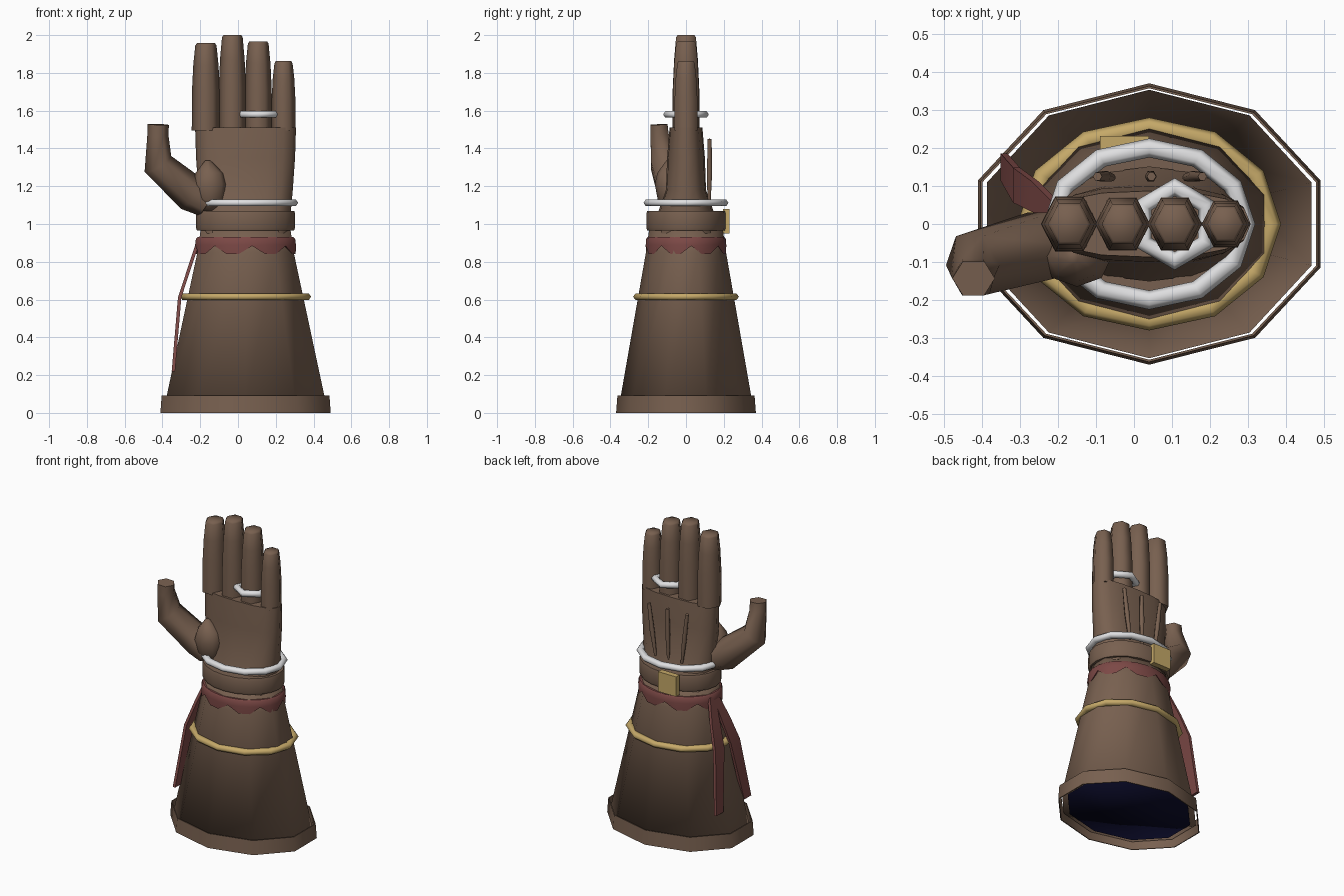
import bpy, math
from mathutils import Vector

if "Cube" in bpy.data.objects:
    bpy.data.objects.remove(bpy.data.objects["Cube"])

CX = 0.04  # centre line of the sleeve and wrist


def mat(name, rgb):
    m = bpy.data.materials.new(name)
    m.diffuse_color = (*rgb, 1)
    m.use_nodes = True
    m.node_tree.nodes["Principled BSDF"].inputs["Base Color"].default_value = m.diffuse_color
    return m


BROWN = mat("brown_leather", (0.187, 0.117, 0.079))
RED = mat("red_cloth", (0.2, 0.065, 0.06))
GOLD = mat("gold", (0.56, 0.395, 0.14))
SILVER = mat("silver", (0.74, 0.74, 0.75))
NAVY = mat("navy_opening", (0.003, 0.003, 0.02))


def loft(name, rings, material, closed=False, caps=True, angle=40):
    """Skin a list of equal-length point rings."""
    n, m = len(rings[0]), len(rings)
    verts = [p for r in rings for p in r]
    faces = []
    for j in range(m if closed else m - 1):
        a, b = j * n, ((j + 1) % m) * n
        for i in range(n):
            k = (i + 1) % n
            faces.append((a + i, a + k, b + k, b + i))
    if caps and not closed:
        faces.append(tuple(reversed(range(n))))
        faces.append(tuple(range((m - 1) * n, m * n)))
    me = bpy.data.meshes.new(name)
    me.from_pydata(verts, [], faces)
    me.materials.append(material)
    ob = bpy.data.objects.new(name, me)
    bpy.context.collection.objects.link(ob)
    if angle:
        bpy.ops.object.select_all(action='DESELECT')
        ob.select_set(True)
        bpy.context.view_layer.objects.active = ob
        bpy.ops.object.shade_smooth_by_angle(angle=math.radians(angle))
    return ob


def oval(x, y, z, rx, ry, n, phase=0.0, power=1.0):
    pts = []
    for i in range(n):
        a = phase + math.tau * i / n
        c, s = math.cos(a), math.sin(a)
        pts.append(Vector((x + rx * math.copysign(abs(c) ** power, c),
                           y + ry * math.copysign(abs(s) ** power, s), z)))
    return pts


def band(name, x, rx, ry, profile, n, material, phase=0.0, angle=40):
    """Closed hoop: profile holds (radial offset, height) pairs."""
    return loft(name, [oval(x, 0, z, rx + d, ry + d, n, phase) for d, z in profile],
                material, closed=True, angle=angle)


def hoop(name, x, z, rx, ry, w, h, n, material, phase=0.0):
    prof = [(w * math.cos(math.tau * k / 6), z + h * math.sin(math.tau * k / 6)) for k in range(6)]
    return band(name, x, rx, ry, prof, n, material, phase, 80)


def tube(name, path, n, material, angle=65):
    """Path of (point, half width, half depth); rings follow the path direction."""
    pts = [Vector(p[0]) for p in path]
    rings = []
    for i, (p, w, d) in enumerate(path):
        t = (pts[min(i + 1, len(pts) - 1)] - pts[max(i - 1, 0)]).normalized()
        u = Vector((0, 1, 0)).cross(t).normalized()
        v = t.cross(u)
        rings.append([pts[i] + u * w * math.cos(math.tau * k / n) + v * d * math.sin(math.tau * k / n)
                      for k in range(n)])
    return loft(name, rings, material, angle=angle)


# Flared sleeve with a dark plate as its opening
PH = math.radians(18)
loft("sleeve", [oval(CX, 0, z, rx, ry, 10, PH) for z, rx, ry in
                [(0.045, 0.449, 0.353), (0.85, 0.268, 0.212), (0.97, 0.25, 0.195)]],
     BROWN, angle=180)
loft("sleeve_opening", [oval(CX, 0, z, 0.41, 0.32, 10, PH) for z in (0.037, 0.046)], NAVY, angle=180)

# Rim hoop standing slightly clear of the sleeve
band("sleeve_rim", CX, 0.474, 0.37,
     [(-0.006, 0), (0, 0), (-0.007, 0.092), (-0.013, 0.092)], 10, BROWN, PH, 60)
hoop("gold_band", CX, 0.615, 0.322, 0.255, 0.025, 0.02, 12, GOLD)


# Scalloped cloth wrap
def wrap_ring(scale, z, notch=0.0):
    ring = oval(CX, 0, z, 0.265 * scale, 0.212 * scale, 24, math.radians(7.5))
    for i, p in enumerate(ring):
        p.z += notch if i % 3 == 0 else 0
    return ring


loft("cloth_wrap", [wrap_ring(0.95, 0.86, 0.03), wrap_ring(1.01, 0.842, 0.042), wrap_ring(1.015, 0.89),
                    wrap_ring(1.0, 0.922), wrap_ring(0.97, 0.93), wrap_ring(0.88, 0.93)],
     RED, closed=True, angle=40)

# Two hanging cloth tails, spreading apart
for side, label, tip in ((1, "back", 0.128), (-1, "front", 0.16)):
    stations = [(-0.21, 0.015, 0.91, 0.025), (-0.26, 0.05, 0.76, 0.04),
                (-0.309, 0.08, 0.61, 0.046), (-0.342, tip, 0.22, 0.036)]
    rings = []
    for x, y, z, w in reversed(stations):
        cy = 0.022 + side * y
        rings.append([Vector((x + dx, cy + dy, z)) for dx, dy in
                      ((-0.009, -w), (0.009, -w), (0.009, w), (-0.009, w))])
    loft("cloth_tail_" + label, rings, RED, angle=30)

# Wrist strap, buckle and bracelet
band("wrist_strap", CX, 0.262, 0.21,
     [(-0.06, 0.965), (-0.005, 0.965), (0, 0.98), (0, 1.055), (-0.005, 1.07), (-0.06, 1.07)], 20, BROWN)
loft("buckle", [[Vector((x, y, z)) for x, y in ((-0.09, 0.195), (0.04, 0.195), (0.04, 0.231), (-0.09, 0.231))]
                for z in (0.95, 1.08)], GOLD, angle=0)
hoop("bracelet", CX, 1.112, 0.254, 0.2, 0.025, 0.02, 12, SILVER)

# Palm
loft("palm", [oval(CX, 0, z, rx, ry, 16, 0, 0.8) for z, rx, ry in
              [(0.95, 0.237, 0.17), (1.07, 0.24, 0.145), (1.18, 0.25, 0.106),
               (1.35, 0.262, 0.1), (1.51, 0.267, 0.087)]], BROWN, angle=60)

# Four fingers
for label, x, top, r in (("index", -0.17, 1.957, 0.075), ("middle", -0.03, 2.0, 0.073),
                         ("ring", 0.107, 1.967, 0.073), ("little", 0.241, 1.862, 0.064)):
    h = top - 1.5
    loft(label + "_finger", [oval(x, 0, z, r * s, r * s * 1.11, 6) for z, s in
                             [(1.495, 1.0), (1.5 + h * 0.45, 0.98), (1.5 + h * 0.75, 0.89),
                              (top - 0.012, 0.75), (top, 0.64)]], BROWN, angle=66)
hoop("finger_ring", 0.107, 1.58, 0.095, 0.097, 0.024, 0.02, 6, SILVER, math.pi / 2)

# Thumb and its pad
tube("thumb", [((-0.16, -0.06, 1.1), 0.07, 0.085), ((-0.238, -0.055, 1.155), 0.098, 0.1),
               ((-0.424, -0.108, 1.318), 0.082, 0.09),
               ((-0.424, -0.14, 1.47), 0.056, 0.056), ((-0.422, -0.143, 1.527), 0.056, 0.052)],
     6, BROWN)
loft("thumb_pad", [oval(-0.15 + dx, -0.085, z, rx, ry, 8) for dx, z, rx, ry in
                   [(0.0, 1.07, 0.04, 0.03), (0.0, 1.13, 0.082, 0.065), (0, 1.21, 0.092, 0.08),
                    (0, 1.27, 0.075, 0.067), (-0.01, 1.335, 0.015, 0.02)]], BROWN, angle=66)

# Raised ridges on the back of the hand
for i, (xb, xt) in enumerate(((-0.056, -0.096), (0.042, 0.046), (0.135, 0.18))):
    tube("back_ridge_%d" % (i + 1), [((xb, 0.122, 1.12), 0.008, 0.01),
                                     (((xb + xt) / 2, 0.125, 1.28), 0.016, 0.016),
                                     ((xt, 0.125, 1.45), 0.012, 0.012)], 6, BROWN)
